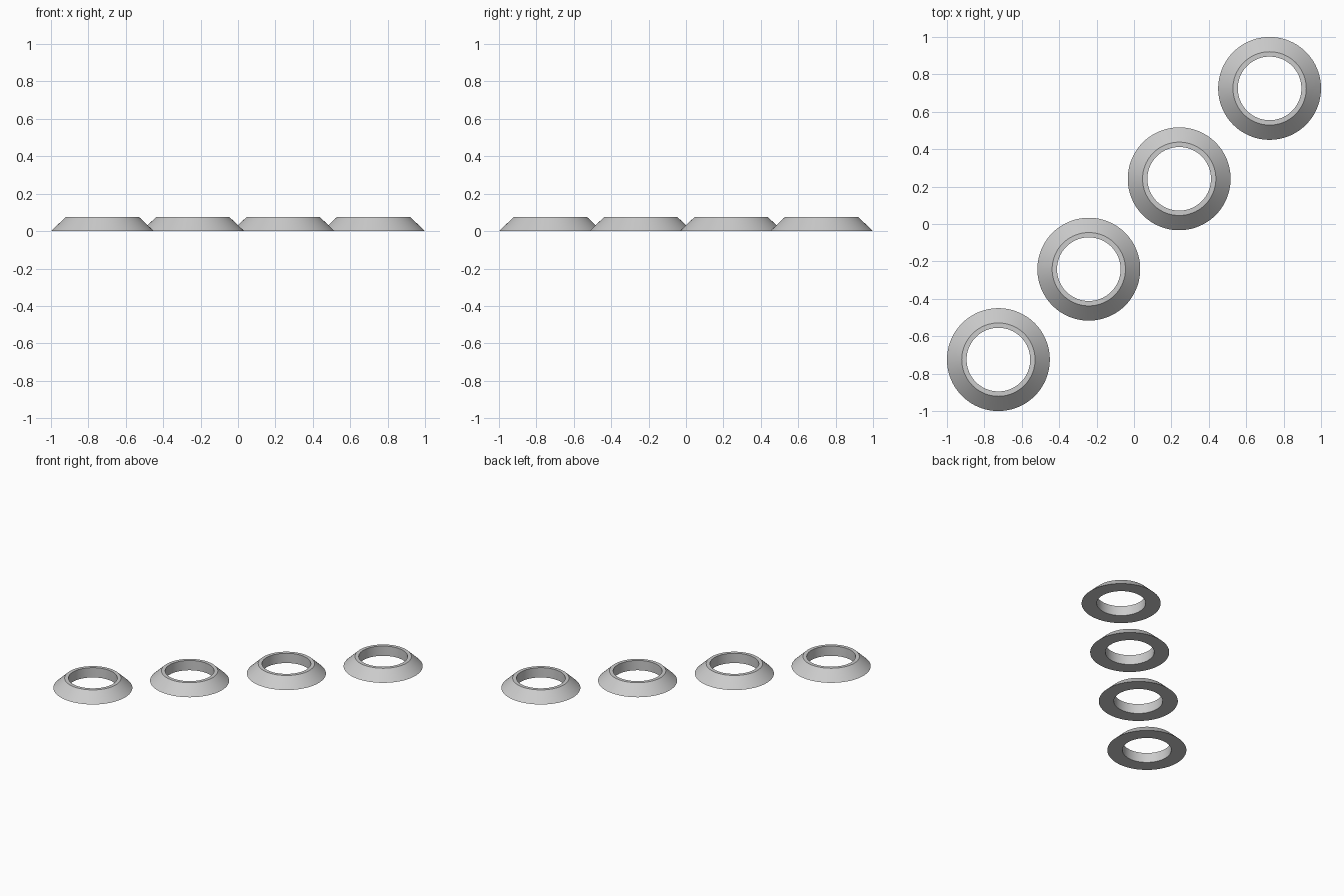
import bpy, bmesh, math

if "Cube" in bpy.data.objects:
    bpy.data.objects.remove(bpy.data.objects["Cube"])

SEGMENTS = 96
# Ring cross-section (radius, height): bore, flat lip, sloped flank, flat base
PROFILE = [(0.17, 0.0), (0.17, 0.075), (0.196, 0.075), (0.275, 0.0)]

grey = bpy.data.materials.new("light grey")
grey.diffuse_color = (0.6, 0.6, 0.6, 1.0)
grey.use_nodes = True
grey.node_tree.nodes["Principled BSDF"].inputs["Base Color"].default_value = grey.diffuse_color


def make_ring(name, x, y):
    """Sweep the closed profile around the vertical axis."""
    bm = bmesh.new()
    loops = []
    for i in range(SEGMENTS):
        a = 2 * math.pi * i / SEGMENTS
        loops.append([bm.verts.new((r * math.cos(a), r * math.sin(a), z))
                      for r, z in PROFILE])
    n = len(PROFILE)
    for i in range(SEGMENTS):
        p, q = loops[i], loops[(i + 1) % SEGMENTS]
        for k in range(n):
            m = (k + 1) % n
            bm.faces.new((p[k], p[m], q[m], q[k]))
    bmesh.ops.recalc_face_normals(bm, faces=bm.faces[:])
    mesh = bpy.data.meshes.new(name)
    bm.to_mesh(mesh)
    bm.free()
    mesh.materials.append(grey)
    ob = bpy.data.objects.new(name, mesh)
    ob.location = (x, y, 0)
    bpy.context.collection.objects.link(ob)
    return ob


# Four bevelled rings along the diagonal
rings = []
for i in range(4):
    c = -0.725 + i * 1.45 / 3
    rings.append(make_ring(f"bevelled_ring_{i + 1}", c, c))

# Smooth round surfaces with crisp rims
for ob in rings:
    ob.select_set(True)
bpy.context.view_layer.objects.active = rings[0]
bpy.ops.object.shade_smooth_by_angle(angle=math.radians(30))
